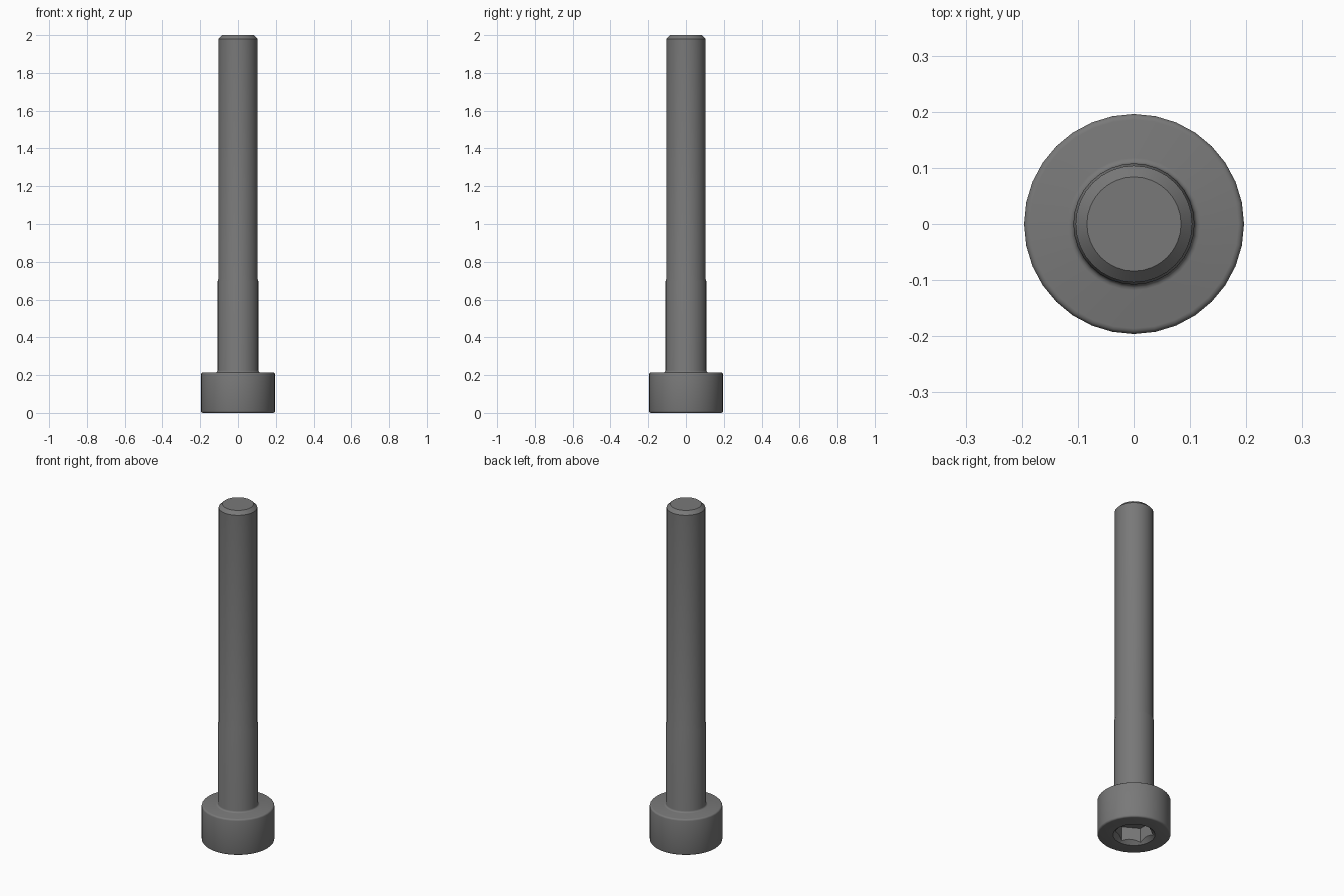
import bpy, bmesh, math

if "Cube" in bpy.data.objects:
    bpy.data.objects.remove(bpy.data.objects["Cube"])

SEGMENTS = 32
HEAD_R, HEAD_H = 0.196, 0.214
SHANK_R, THREAD_R, TIP_R = 0.108, 0.104, 0.084
HEX_R, SOCKET_DEPTH = 0.103, 0.095

steel = bpy.data.materials.new("dark_grey_steel")
steel.diffuse_color = (0.19, 0.19, 0.19, 1)
steel.use_nodes = True
steel.node_tree.nodes["Principled BSDF"].inputs["Base Color"].default_value = steel.diffuse_color


def lathe(name, profile, segments, turn=0.0):
    """Spin an (r, z) profile round the z axis and cap both ends."""
    bm = bmesh.new()
    rings = []
    for r, z in profile:
        angles = [turn + 2 * math.pi * i / segments for i in range(segments)]
        rings.append([bm.verts.new((r * math.cos(a), r * math.sin(a), z)) for a in angles])
    for low, high in zip(rings, rings[1:]):
        for i in range(segments):
            j = (i + 1) % segments
            bm.faces.new((low[i], low[j], high[j], high[i]))
    bm.faces.new(rings[0][::-1])
    bm.faces.new(rings[-1])
    bmesh.ops.recalc_face_normals(bm, faces=bm.faces)
    mesh = bpy.data.meshes.new(name)
    bm.to_mesh(mesh)
    bm.free()
    obj = bpy.data.objects.new(name, mesh)
    bpy.context.collection.objects.link(obj)
    mesh.materials.append(steel)
    return obj


def arc(cr, cz, radius, start, end, steps=3):
    """Points of a rounded corner in the (r, z) plane."""
    angles = [math.radians(start + (end - start) * i / steps) for i in range(steps + 1)]
    return [(cr + radius * math.cos(a), cz + radius * math.sin(a)) for a in angles]


# Head with rounded rims, fillet, plain shank, threaded length and chamfered tip
edge, fillet = 0.010, 0.010
profile = (
    arc(HEAD_R - edge, edge, edge, -90, 0)
    + arc(HEAD_R - edge, HEAD_H - edge, edge, 0, 90)
    + arc(SHANK_R + fillet, HEAD_H + fillet, fillet, 270, 180)
    + [(SHANK_R, 0.695), (THREAD_R, 0.708), (THREAD_R, 1.98), (TIP_R, 2.0)]
)
bolt = lathe("socket_head_bolt", profile, SEGMENTS)

# Hexagonal key socket and its shallow conical lead-in
hexagon = lathe("hex_cutter", [(HEX_R, -0.05), (HEX_R, SOCKET_DEPTH)], 6, math.pi / 6)
lead_in = lathe("lead_in_cutter", [(0.133, -0.02), (0.083, 0.03)], SEGMENTS)

bpy.context.view_layer.objects.active = bolt
bolt.select_set(True)
for cutter in (hexagon, lead_in):
    cutter.hide_render = True
    mod = bolt.modifiers.new(cutter.name, 'BOOLEAN')
    mod.operation = 'DIFFERENCE'
    mod.solver = 'EXACT'
    mod.object = cutter
    bpy.ops.object.modifier_apply(modifier=mod.name)
    bpy.data.objects.remove(cutter)

bpy.ops.object.shade_smooth_by_angle(angle=math.radians(32))
